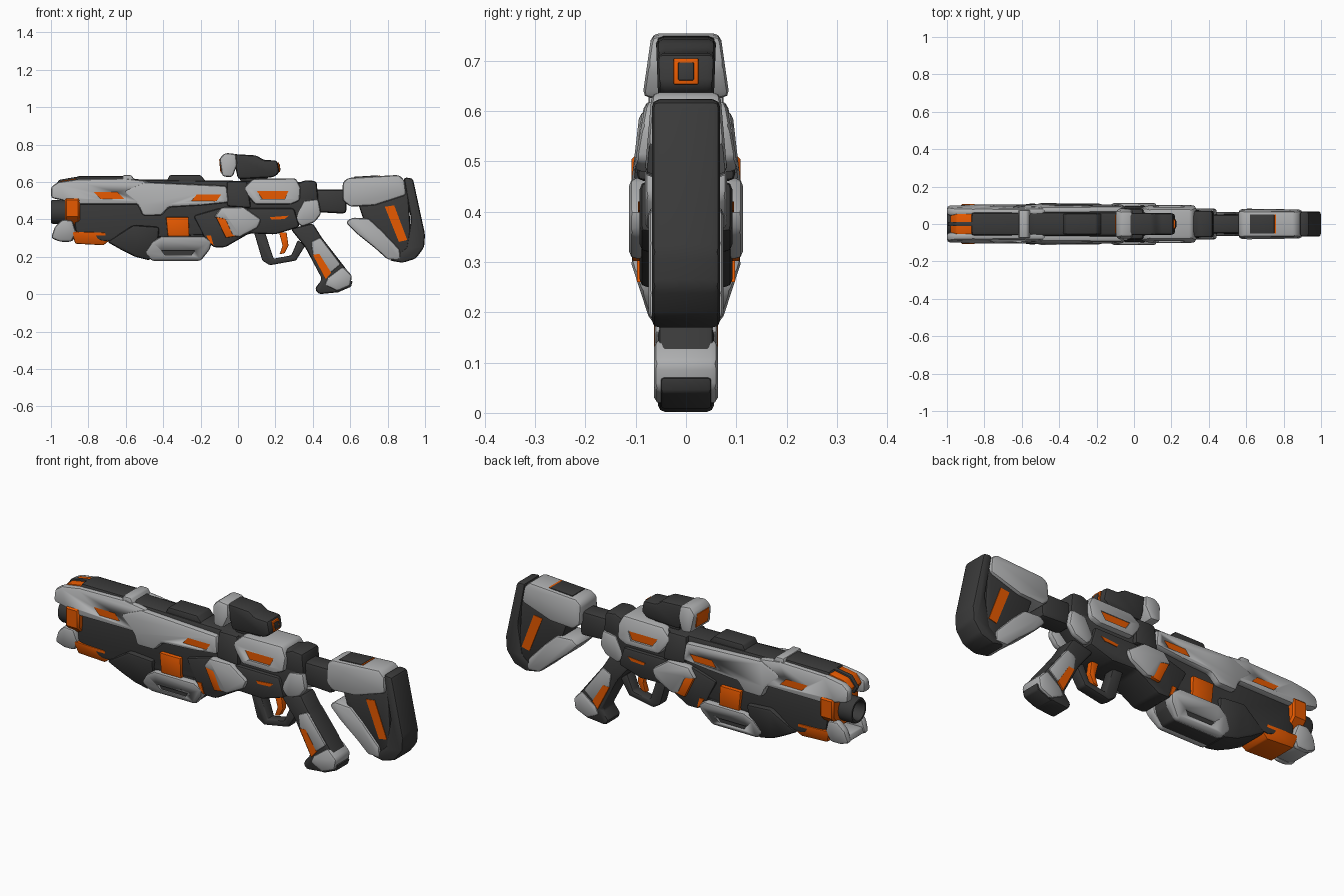
import bpy, bmesh, math
from mathutils import Matrix


def material(name, rgb):
    m = bpy.data.materials.new(name)
    m.diffuse_color = (*rgb, 1)
    return m


DARK = material("charcoal", (0.042, 0.042, 0.042))
LIGHT = material("light_grey", (0.42, 0.425, 0.43))
ORANGE = material("orange", (0.95, 0.12, 0.0))


def finish(name, bm, mat):
    bmesh.ops.recalc_face_normals(bm, faces=bm.faces)
    me = bpy.data.meshes.new(name)
    bm.to_mesh(me)
    bm.free()
    me.materials.append(mat)
    me.polygons.foreach_set("use_smooth", [True] * len(me.polygons))
    me.set_sharp_from_angle(angle=math.radians(35))
    ob = bpy.data.objects.new(name, me)
    bpy.context.collection.objects.link(ob)
    return ob


def part(name, mat, pts, hw, inner=None, bevel=0.015):
    """Side profile (x, z) extruded across y. hw is the half width, or (bottom, top)
    half widths for a taper. With inner set, a mirrored pair of side plates is made."""
    wb, wt = hw if isinstance(hw, tuple) else (hw, hw)
    z0, z1 = min(p[1] for p in pts), max(p[1] for p in pts)
    bm = bmesh.new()
    for s in ((1, -1) if inner is not None else (1,)):
        rings = ([], [])
        for x, z in pts:
            w = wb + (wt - wb) * (z - z0) / (z1 - z0)
            rings[0].append(bm.verts.new((x, s * w, z)))
            rings[1].append(bm.verts.new((x, -w if inner is None else s * inner, z)))
        n = len(pts)
        bm.faces.new(rings[0])
        bm.faces.new(rings[1][::-1])
        for i in range(n):
            j = (i + 1) % n
            bm.faces.new((rings[0][i], rings[1][i], rings[1][j], rings[0][j]))
    bmesh.ops.recalc_face_normals(bm, faces=bm.faces)
    if bevel:
        bmesh.ops.bevel(bm, geom=bm.edges[:], offset=bevel, segments=2, profile=0.5,
                        affect='EDGES', clamp_overlap=True)
    return finish(name, bm, mat)


def slot(target, name, pts, depth, mat):
    """Recess cut in both sides of target with a coloured floor."""
    cutter = part(name + "_cutter", target.data.materials[0], pts, 0.2, depth, 0)
    cutter.hide_render = True
    cutter.hide_viewport = True
    mod = target.modifiers.new("slot", 'BOOLEAN')
    mod.operation = 'DIFFERENCE'
    mod.object = cutter
    part(name, mat, pts, depth + 0.006, depth - 0.02, 0)


def lathe(name, mat, profile, z, steps=32):
    """Profile (x, radius) spun round the bore axis, flat side up."""
    bm = bmesh.new()
    vs = [bm.verts.new((x, 0, z + r)) for x, r in profile]
    es = [bm.edges.new(p) for p in zip(vs, vs[1:])]
    bmesh.ops.spin(bm, geom=vs + es, cent=(0, 0, z), axis=(1, 0, 0),
                   angle=math.tau, steps=steps)
    bmesh.ops.remove_doubles(bm, verts=bm.verts, dist=0.0005)
    bmesh.ops.rotate(bm, verts=bm.verts, cent=(0, 0, z),
                     matrix=Matrix.Rotation(math.pi / steps, 3, 'X'))
    return finish(name, bm, mat)


# --- core body and barrel
part("core_body", DARK, [(-.87, .33), (-.89, .5), (-.87, .632), (-.6, .632), (-.55, .615),
     (.4, .6), (.42, .47), (.3, .36), (-.1, .32), (-.45, .3), (-.72, .28)], (.09, .062), bevel=.02)
lathe("barrel", DARK, [(-.8, .065), (-.99, .065), (-1, .06), (-1, .05), (-.99, .045),
                       (-.88, .045), (-.88, 0)], .44)
part("lower_receiver", DARK, [(-.24, .42), (-.1, .46), (.3, .46), (.33, .36), (.2, .32),
     (.06, .325), (-.07, .25), (-.13, .25), (-.18, .3)], .092)
part("receiver_band", DARK, [(-.06, .605), (.05, .605), (.07, .46), (-.06, .47)], (.1, .08))

# --- muzzle
lathe("muzzle_ring", ORANGE, [(-.925, .05), (-.925, .108), (-.917, .117), (-.855, .117),
                              (-.845, .108), (-.845, .05)], .46, 8)
part("muzzle_top", ORANGE, [(-.985, .565), (-.95, .605), (-.85, .622), (-.85, .53), (-.96, .53)],
     .055, bevel=.008)
part("muzzle_top_strip", DARK, [(-.995, .56), (-.955, .612), (-.85, .63), (-.85, .53), (-.98, .53)],
     .012, bevel=.004)
part("muzzle_chin_sides", LIGHT, [(-1, .30), (-.98, .36), (-.94, .40), (-.885, .395), (-.865, .33),
     (-.89, .28), (-.95, .28)], (.085, .1), .052)
part("muzzle_chin", LIGHT, [(-.99, .30), (-.98, .33), (-.88, .33), (-.88, .285), (-.95, .285)],
     .06, bevel=.006)
part("muzzle_underside", ORANGE, [(-.89, .335), (-.71, .33), (-.69, .285), (-.72, .262),
     (-.87, .27)], (.075, .092), bevel=.006)

# --- upper side armour
front = part("front_armour", LIGHT, [(-1, .515), (-1, .575), (-.96, .6), (-.86, .615), (-.6, .62),
     (-.48, .605), (-.45, .55), (-.52, .48), (-.85, .48), (-.93, .5)], (.106, .082), .045)
slot(front, "front_slot", [(-.77, .546), (-.645, .546), (-.61, .51), (-.735, .51)], .087, ORANGE)
part("top_saddle", LIGHT, [(-.625, .59), (-.615, .637), (-.57, .637), (-.54, .59)], .075,
     bevel=.008)
mid = part("middle_armour", LIGHT, [(-.62, .55), (-.5, .6), (-.06, .58), (-.05, .49), (-.2, .475),
     (-.37, .465), (-.41, .42), (-.51, .42), (-.53, .47)], (.113, .092), .05)
slot(mid, "middle_slot", [(-.22, .533), (-.09, .533), (-.115, .498), (-.25, .498)], .091, ORANGE)
rear = part("rear_armour", LIGHT, [(.03, .57), (.08, .617), (.31, .62), (.335, .57), (.33, .5),
     (.28, .48), (.09, .48), (.05, .53)], (.105, .08))
slot(rear, "rear_slot", [(.1, .553), (.27, .553), (.25, .51), (.13, .51)], .082, ORANGE)

# --- underside: foregrip, magazine, guards
part("foregrip", DARK, [(-.7, .28), (-.56, .37), (-.42, .36), (-.43, .25), (-.47, .18),
     (-.55, .2), (-.62, .235)], (.07, .112))
part("magazine", DARK, [(-.5, .32), (-.15, .32), (-.16, .24), (-.2, .183), (-.47, .183)],
     (.05, .08), bevel=.01)
mag = part("magazine_cover", LIGHT, [(-.5, .22), (-.46, .28), (-.41, .31), (-.18, .31), (-.14, .28),
     (-.15, .24), (-.2, .178), (-.46, .178)], (.07, .113), .035)
slot(mag, "magazine_slot", [(-.41, .235), (-.23, .235), (-.25, .208), (-.39, .208)], .066, DARK)
part("energy_cell", ORANGE, [(-.385, .412), (-.265, .412), (-.26, .31), (-.375, .31)], .1,
     bevel=.004)
part("side_guard", LIGHT, [(-.13, .41), (-.09, .465), (.03, .467), (.125, .40), (.105, .355),
     (.01, .305), (-.03, .31), (-.07, .40)], .113, .06)
part("side_guard_strip", ORANGE, [(-.118, .412), (-.06, .41), (-.01, .31), (-.065, .302)],
     .107, .06, .003)
part("lower_strip", ORANGE, [(-.17, .315), (-.145, .315), (-.13, .26), (-.15, .275)],
     .097, .06, 0)
part("receiver_strip", ORANGE, [(.17, .412), (.27, .42), (.25, .402), (.18, .398)], .095, .06, 0)

# --- rear of receiver
part("rear_collar", DARK, [(.29, .58), (.36, .61), (.42, .605), (.43, .5), (.36, .46),
     (.28, .46)], .072)
part("rear_guard", LIGHT, [(.3, .40), (.35, .5), (.43, .51), (.445, .43), (.41, .385),
     (.34, .36)], .082, .045)

# --- trigger and grip
part("trigger_guard", DARK, [(.08, .35), (.13, .18), (.17, .155), (.31, .18), (.36, .26), (.32, .29),
     (.285, .208), (.19, .19), (.145, .33)], .03, bevel=.008)
part("trigger", ORANGE, [(.22, .33), (.26, .33), (.27, .26), (.25, .22), (.222, .213),
     (.238, .26)], .015, bevel=.003)
part("grip", DARK, [(.28, .35), (.4, .38), (.45, .3), (.59, .12), (.585, .04), (.53, .01),
     (.43, 0), (.41, .03), (.45, .08), (.36, .25)], .056)
part("grip_panel", LIGHT, [(.39, .28), (.44, .305), (.55, .16), (.49, .11), (.4, .21)],
     .063, .03, .01)
part("grip_strip", ORANGE, [(.4, .212), (.435, .215), (.498, .115), (.468, .08)], .064, .03, 0)
part("grip_boot", LIGHT, [(.48, .09), (.56, .15), (.61, .1), (.6, .045), (.53, .015),
     (.46, .05)], .064)
part("grip_heel", DARK, [(.46, .04), (.53, .008), (.604, .04), (.613, .07), (.56, .07)],
     .05, bevel=.006)

# --- stock
part("stock_neck", DARK, [(.4, .56), (.58, .56), (.58, .43), (.4, .44)], .052, bevel=.02)
part("stock_core", DARK, [(.64, .49), (.91, .56), (.93, .22), (.85, .2), (.67, .4)], .062)
part("stock_upper", LIGHT, [(.56, .6), (.59, .622), (.86, .638), (.89, .61), (.9, .53),
     (.73, .475), (.6, .468), (.56, .5)], (.083, .068))
part("stock_top_plate", DARK, [(.62, .6), (.62, .628), (.75, .636), (.75, .6)], .052, bevel=.003)
part("stock_top_strip", ORANGE, [(.75, .6), (.75, .634), (.758, .635), (.758, .6)], .05, bevel=0)
part("stock_lower", LIGHT, [(.575, .385), (.61, .41), (.7, .405), (.77, .34), (.865, .24),
     (.87, .185), (.8, .185), (.74, .24), (.64, .32)], .075)
part("stock_strip", ORANGE, [(.785, .468), (.835, .475), (.905, .29), (.86, .28)], .065, .03, 0)
part("butt_plate", DARK, [(.885, .625), (.935, .62), (1, .32), (.995, .25), (.95, .19), (.88, .168),
     (.81, .18), (.9, .25), (.925, .4)], .068)

# --- top rail and scope
part("top_rail", DARK, [(-.39, .59), (-.365, .637), (-.2, .637), (-.16, .59)], .055, bevel=.008)
part("scope_mount", DARK, [(0, .64), (.17, .64), (.14, .59), (.02, .59)], .04, bevel=.006)
part("scope_hood", LIGHT, [(-.1, .725), (-.07, .756), (-.01, .75), (-.005, .69), (-.03, .625),
     (-.085, .63)], (.087, .068))
part("scope_body", DARK, [(-.03, .75), (.1, .742), (.135, .718), (.21, .715),
     (.222, .65), (.19, .625), (0, .615)], (.055, .06))
part("scope_front_lens", ORANGE, [(-.101, .722), (-.05, .722), (-.05, .65), (-.094, .65)],
     .05, bevel=.003)
part("scope_eyepiece", ORANGE, [(.18, .705), (.219, .705), (.226, .653), (.18, .653)],
     .025, bevel=.003)
part("scope_eyepiece_glass", DARK, [(.18, .697), (.223, .697), (.228, .661), (.18, .661)],
     .016, bevel=.003)
